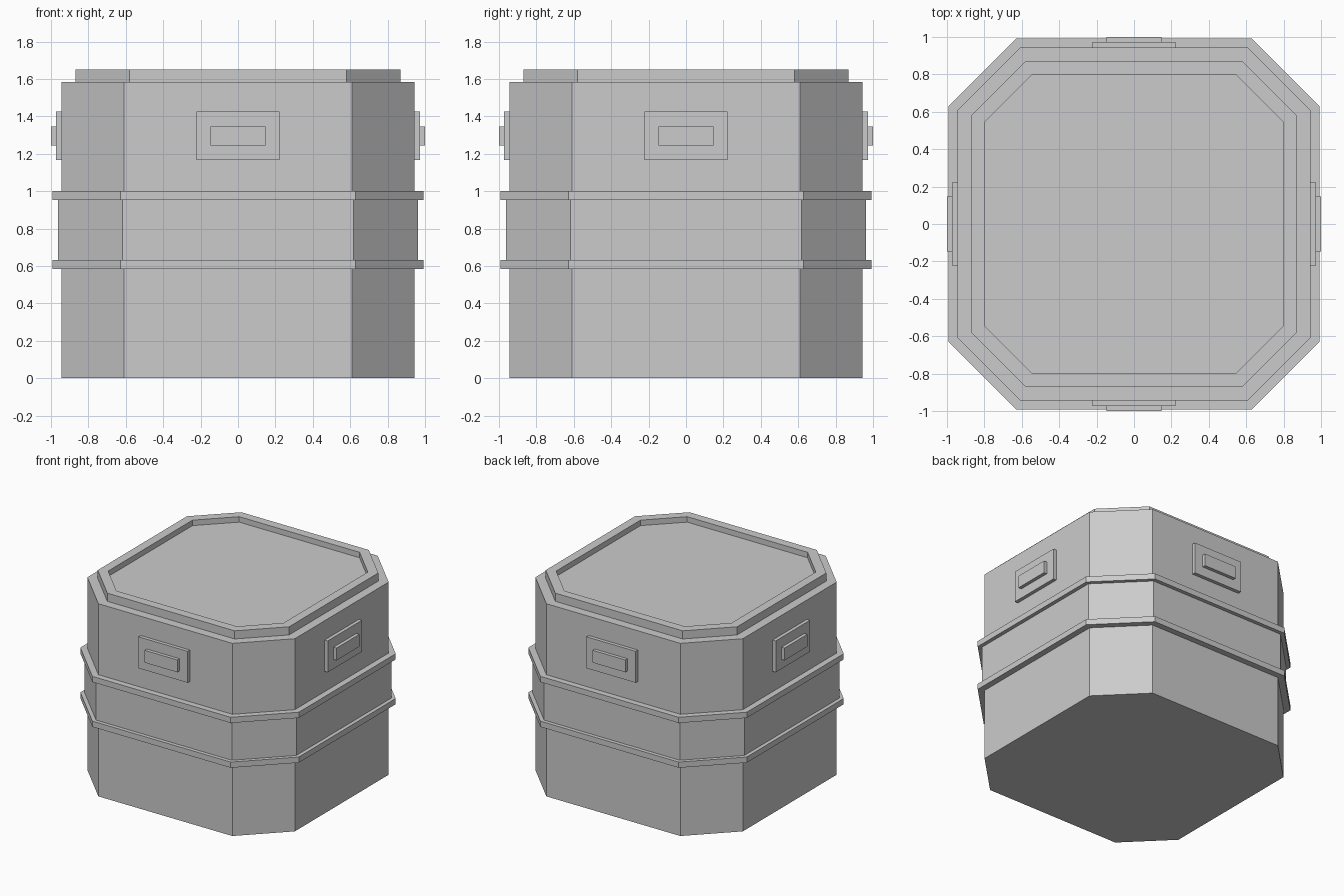
import bpy, bmesh
from math import pi
from mathutils import Matrix

if "Cube" in bpy.data.objects:
    bpy.data.objects.remove(bpy.data.objects["Cube"])


def octagon(half, corner, z):
    """Square outline with chamfered corners, counter-clockwise."""
    h, c = half, corner
    return [(x, y, z) for x, y in ((-c, -h), (c, -h), (h, -c), (h, c),
                                   (c, h), (-c, h), (-h, c), (-h, -c))]


def finish(name, bm):
    bmesh.ops.recalc_face_normals(bm, faces=bm.faces)
    mesh = bpy.data.meshes.new(name)
    bm.to_mesh(mesh)
    bm.free()
    obj = bpy.data.objects.new(name, mesh)
    bpy.context.collection.objects.link(obj)


def loft(name, sections, cap_bottom=False, cap_top=False, closed=False):
    """Join a stack of (half, corner, z) outlines into one flat-faced part."""
    bm = bmesh.new()
    rings = [[bm.verts.new(p) for p in octagon(*s)] for s in sections]
    pairs = list(zip(rings, rings[1:]))
    if closed:
        pairs.append((rings[-1], rings[0]))
    for a, b in pairs:
        for i in range(8):
            j = (i + 1) % 8
            bm.faces.new((a[i], a[j], b[j], b[i]))
    if cap_bottom:
        bm.faces.new(rings[0][::-1])
    if cap_top:
        bm.faces.new(rings[-1])
    finish(name, bm)


def plate(name, half_width, z0, z1, inner, outer, turn):
    """Box on the front wall, turned about z to one of the four sides."""
    bm = bmesh.new()
    bmesh.ops.create_cube(bm, size=1)
    bmesh.ops.scale(bm, verts=bm.verts, vec=(2 * half_width, outer - inner, z1 - z0))
    bmesh.ops.translate(bm, verts=bm.verts, vec=(0, -(inner + outer) / 2, (z0 + z1) / 2))
    bmesh.ops.rotate(bm, verts=bm.verts, cent=(0, 0, 0), matrix=Matrix.Rotation(turn, 3, 'Z'))
    finish(name, bm)


WALL = (0.943, 0.609)
WAIST = (0.962, 0.617)
BAND = (0.993, 0.629)
RIM = (0.87, 0.579)
RECESS = (0.797, 0.547)

# Container walls: lower section, waist and upper section with its shoulder and lid
loft("lower_body", [(*WALL, 0), (*WALL, 0.585)], cap_bottom=True)
loft("waist", [(*WAIST, 0.632), (*WAIST, 0.953)])
loft("upper_body_and_lid", [(*WALL, 1.0), (*WALL, 1.583), (*RIM, 1.583), (*RIM, 1.65),
                            (*RECESS, 1.65), (*RECESS, 1.605)], cap_top=True)

# Two projecting bands
loft("lower_band", [(*WALL, 0.585), (*BAND, 0.585), (*BAND, 0.632), (*WAIST, 0.632)])
loft("upper_band", [(*WAIST, 0.953), (*BAND, 0.953), (*BAND, 1.0), (*WALL, 1.0)])

# Latch plate and grip on each side
for k, side in enumerate(("front", "right", "back", "left")):
    plate(side + "_latch_plate", 0.223, 1.167, 1.425, 0.943, 0.972, k * pi / 2)
    plate(side + "_latch_grip", 0.148, 1.244, 1.345, 0.972, 1.0, k * pi / 2)
